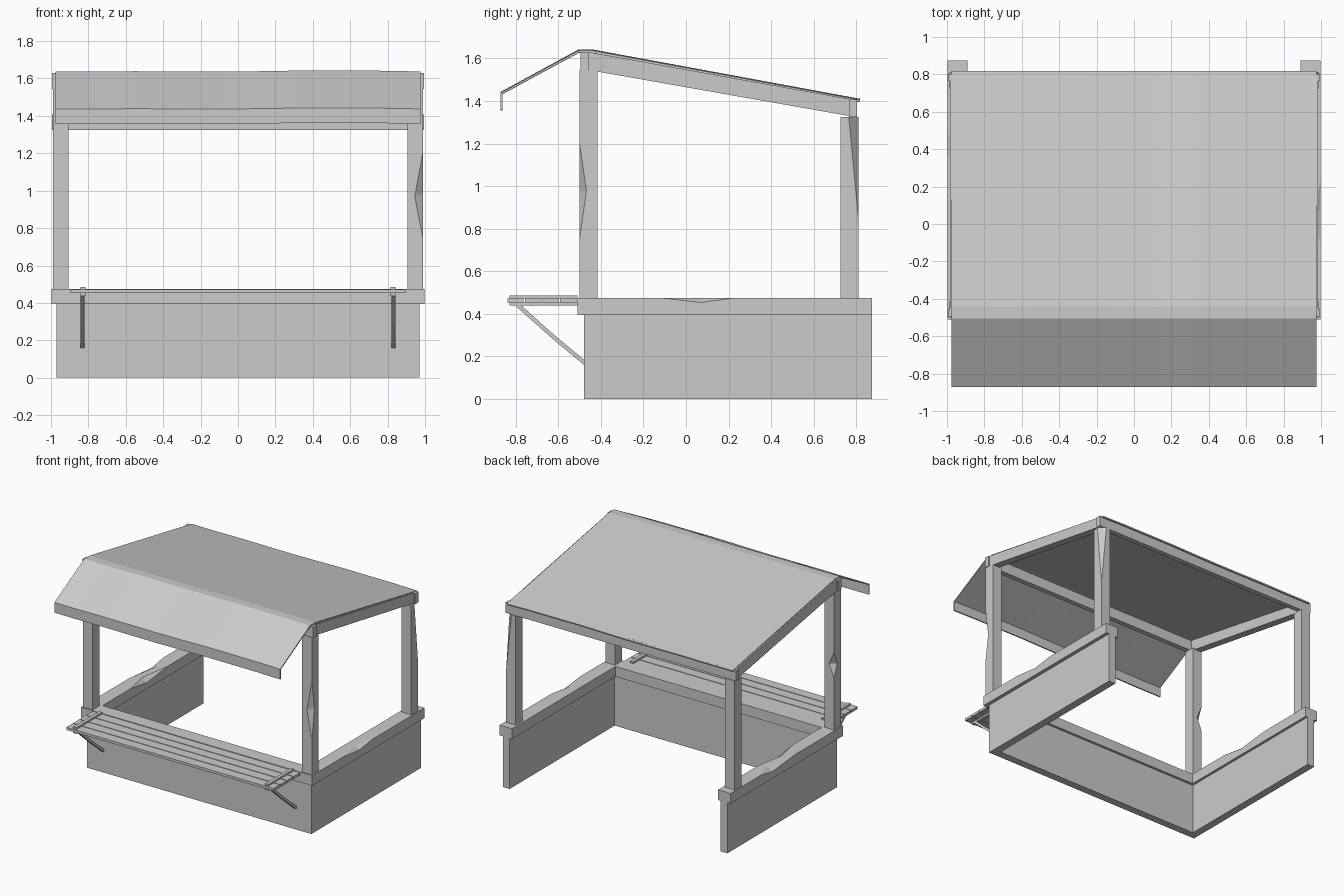
import bpy, bmesh, random
from mathutils import Vector

random.seed(4)
cube = bpy.data.objects.get("Cube")
if cube:
    bpy.data.objects.remove(cube, do_unlink=True)

grey = bpy.data.materials.new("plain_grey")
grey.use_nodes = True
grey.diffuse_color = (0.6, 0.6, 0.6, 1)
grey.node_tree.nodes["Principled BSDF"].inputs["Base Color"].default_value = (0.6, 0.6, 0.6, 1)


def finish(name, bm):
    bmesh.ops.recalc_face_normals(bm, faces=bm.faces)
    mesh = bpy.data.meshes.new(name)
    bm.to_mesh(mesh)
    bm.free()
    mesh.materials.append(grey)
    obj = bpy.data.objects.new(name, mesh)
    bpy.context.collection.objects.link(obj)
    return obj


def hull(name, points):
    bm = bmesh.new()
    for p in points:
        bm.verts.new(p)
    bmesh.ops.convex_hull(bm, input=bm.verts)
    bmesh.ops.dissolve_limit(bm, angle_limit=0.01, verts=bm.verts, edges=bm.edges)
    return finish(name, bm)


def box(name, xs, ys, zs):
    return hull(name, [(x, y, z) for x in xs for y in ys for z in zs])


def prism(name, xs, profile):
    """Extrude a convex side profile (y, z) across x."""
    return hull(name, [(x, y, z) for x in xs for y, z in profile])


def chip(obj, a, b, p, q):
    """Knock a wedge out of the edge a-b, with its valley running p-q."""
    mid = (Vector(p) + Vector(q)) / 2
    cutter = hull("chip_cutter", [mid + (Vector(v) - mid) * 1.5 for v in (a, b, p, q)])
    mod = obj.modifiers.new("chip", 'BOOLEAN')
    mod.object = cutter
    mod.solver = 'EXACT'
    bpy.context.view_layer.objects.active = obj
    bpy.ops.object.modifier_apply(modifier=mod.name)
    bpy.data.objects.remove(cutter, do_unlink=True)


# Low walls and front rail
box("front_wall", (-0.97, 0.97), (-0.48, -0.42), (0, 0.395))
box("front_rail", (-0.89, 0.89), (-0.51, -0.40), (0.395, 0.475))
box("front_beam", (-0.995, 0.995), (-0.495, -0.455), (1.545, 1.628))
box("back_beam", (-0.995, 0.995), (0.765, 0.803), (1.325, 1.408))

# Parts repeated on each side
rails, front_posts, back_posts = {}, {}, {}
for side, s in (("left", 1), ("right", -1)):
    box(side + "_wall", (s * 0.91, s * 0.97), (-0.42, 0.875), (0, 0.395))
    rails[s] = box(side + "_rail", (s * 0.89, s * 0.998), (-0.51, 0.875), (0.395, 0.475))
    post_x = (s * 0.905, s * 0.988)
    front_posts[s] = box(side + "_front_post", post_x, (-0.50, -0.415), (0.475, 1.545))
    back_posts[s] = box(side + "_back_post", post_x, (0.725, 0.81), (0.475, 1.325))
    prism(side + "_roof_beam", (s * 0.925, s * 0.985),
          [(-0.455, 1.63), (-0.455, 1.545), (0.765, 1.33), (0.765, 1.41)])
    # Shelf batten and bent strut
    batten_x = (s * 0.815, s * 0.842)
    box(side + "_shelf_batten", batten_x, (-0.83, -0.51), (0.472, 0.486))
    box(side + "_shelf_bearer", batten_x, (-0.83, -0.51), (0.438, 0.452))
    strut_x = (s * 0.822, s * 0.842)
    prism(side + "_strut_top", strut_x,
          [(-0.81, 0.445), (-0.78, 0.445), (-0.62, 0.301), (-0.62, 0.276)])
    prism(side + "_strut_foot", strut_x,
          [(-0.62, 0.301), (-0.62, 0.276), (-0.48, 0.16), (-0.48, 0.185)])

# Worn chips in the timber
chip(front_posts[1], (0.988, -0.5, 0.75), (0.988, -0.5, 1.2),
     (0.988, -0.468, 0.98), (0.945, -0.5, 0.97))
chip(front_posts[-1], (-0.988, -0.415, 0.88), (-0.988, -0.415, 1.08),
     (-0.988, -0.455, 0.98), (-0.945, -0.415, 0.98))
chip(back_posts[1], (0.988, 0.81, 0.85), (0.988, 0.81, 1.8),
     (0.988, 0.765, 1.325), (0.94, 0.81, 1.325))
chip(rails[1], (0.998, -0.12, 0.475), (0.998, 0.23, 0.475),
     (0.998, 0.07, 0.453), (0.96, 0.07, 0.475))
chip(rails[-1], (-0.998, 0.08, 0.475), (-0.998, 0.5, 0.475),
     (-0.998, 0.36, 0.45), (-0.95, 0.36, 0.475))
chip(rails[-1], (-0.89, -0.05, 0.475), (-0.89, 0.4, 0.475),
     (-0.89, 0.15, 0.445), (-0.93, 0.15, 0.475))

# Shelf slats
for i in range(4):
    y = -0.84 + i * 0.083
    box(f"shelf_slat_{i + 1}", (-0.895, 0.895), (y, y + 0.077), (0.452, 0.472))

# Roof sheet with a drooping front awning and slightly uneven edges
profile = [(-0.872, 1.36), (-0.872, 1.44), (-0.505, 1.64), (-0.44, 1.64), (0.818, 1.408)]
stations = [-0.975, -0.77, -0.55, -0.31, -0.1, 0.12, 0.33, 0.58, 0.76, 0.975]
bm = bmesh.new()
rows = []
for x in stations:
    lift = random.uniform(-0.004, 0.003)
    rows.append([bm.verts.new((x, y, z + lift)) for y, z in profile])
for r0, r1 in zip(rows, rows[1:]):
    for j in range(len(profile) - 1):
        bm.faces.new((r0[j], r1[j], r1[j + 1], r0[j + 1]))
roof = finish("roof_sheet", bm)
if roof.data.polygons[2].normal.z < 0:
    roof.data.flip_normals()
thickness = roof.modifiers.new("thickness", 'SOLIDIFY')
thickness.thickness = 0.01
thickness.offset = -1
